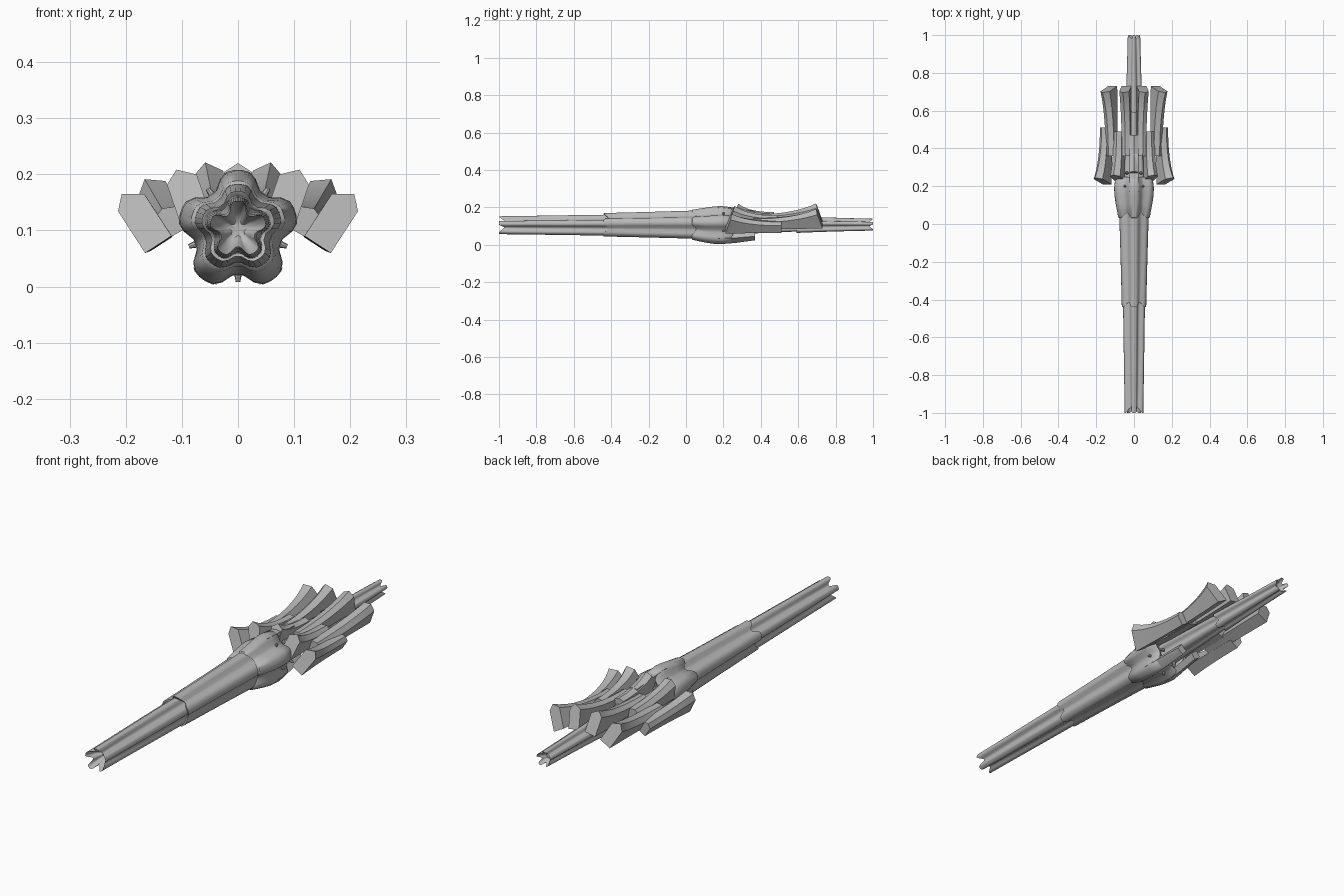
import bpy, bmesh, math
from mathutils import Vector

if "Cube" in bpy.data.objects:
    bpy.data.objects.remove(bpy.data.objects["Cube"])

gray = bpy.data.materials.new("stone_gray")
gray.diffuse_color = (0.48, 0.48, 0.48, 1)
gray.use_nodes = True
gray.node_tree.nodes["Principled BSDF"].inputs["Base Color"].default_value = gray.diffuse_color


def finish(name, bm, angle=35):
    bmesh.ops.recalc_face_normals(bm, faces=bm.faces[:])
    me = bpy.data.meshes.new(name)
    bm.to_mesh(me)
    bm.free()
    ob = bpy.data.objects.new(name, me)
    bpy.context.collection.objects.link(ob)
    me.materials.append(gray)
    bpy.ops.object.select_all(action='DESELECT')
    ob.select_set(True)
    bpy.context.view_layer.objects.active = ob
    bpy.ops.object.shade_smooth_by_angle(angle=math.radians(angle))
    return ob


def loft(name, rings, angle=45):
    bm = bmesh.new()
    loops = [[bm.verts.new(p) for p in ring] for ring in rings]
    n = len(loops[0])
    for a, b in zip(loops, loops[1:]):
        for i in range(n):
            bm.faces.new((a[i], a[(i + 1) % n], b[(i + 1) % n], b[i]))
    for ring in (loops[0], loops[-1]):
        c = Vector()
        for v in ring:
            c += v.co / n
        cv = bm.verts.new(c)
        for i in range(n):
            bm.faces.new((cv, ring[i], ring[(i + 1) % n]))
    return finish(name, bm, angle)


def star(y, tip, valley, zc=0.1, notch=0.0, rounds=2, spread=15):
    """Five-lobed ring, one lobe up; valleys shifted along y by notch."""
    pts = []
    for k in range(5):
        for da, r, dy in ((-36, valley, notch), (-spread, tip, 0),
                          (0, tip * 1.03, 0), (spread, tip, 0)):
            a = math.radians(72 * k + da)
            pts.append(Vector((r * math.sin(a), y + dy, zc + r * math.cos(a))))
    # Corner cutting rounds the lobes
    for _ in range(rounds):
        cut = []
        for i, p in enumerate(pts):
            q = pts[(i + 1) % len(pts)]
            cut += [p.lerp(q, 0.25), p.lerp(q, 0.75)]
        pts = cut
    return pts


# Fluted front barrel with a dished mouth
loft("front_barrel", [
    star(-0.93, 0.016, 0.01, 0.102),
    star(-0.95, 0.034, 0.018, 0.102, 0.01),
    star(-0.985, 0.045, 0.022, 0.102, 0.025),
    star(-1.0, 0.050, 0.026, 0.102, 0.035),
    star(-0.85, 0.052, 0.031, 0.102),
    star(-0.6, 0.056, 0.036, 0.102),
    star(-0.38, 0.059, 0.04, 0.102)], 50)

# Middle barrel sleeve, flared slightly toward the collar
loft("middle_barrel", [
    star(-0.39, 0.045, 0.035, 0.104, 0, 1),
    star(-0.435, 0.056, 0.042, 0.104, 0.03, 1),
    star(-0.44, 0.065, 0.047, 0.104, 0.03, 1),
    star(-0.2, 0.071, 0.052, 0.104, 0, 1),
    star(0.0, 0.077, 0.057, 0.104, 0, 1),
    star(0.1, 0.079, 0.059, 0.104, 0, 1)], 50)

# Swollen collar with broad lobes
loft("collar", [
    star(0.08, 0.06, 0.05, 0.1, 0, 1),
    star(0.03, 0.075, 0.057, 0.103, 0.03, 1),
    star(0.035, 0.084, 0.063, 0.103, 0.03, 1),
    star(0.11, 0.098, 0.068, 0.1, 0, 1),
    star(0.15, 0.104, 0.073, 0.1, 0, 1),
    star(0.19, 0.106, 0.074, 0.1, 0, 1),
    star(0.24, 0.1, 0.071, 0.1, 0, 1),
    star(0.25, 0.085, 0.063, 0.1, 0, 1),
    star(0.23, 0.05, 0.04, 0.1, 0, 1)], 50)

# Tapering tails on the collar lobes
for k in (0, 2, 3):
    rings = []
    a = math.radians(72 * k)
    d = Vector((math.sin(a), 0, math.cos(a)))
    t = Vector((math.cos(a), 0, -math.sin(a)))
    for y, r, w in ((0.17, 0.101, 0.05), (0.26, 0.095, 0.046), (0.37, 0.08, 0.036)):
        c = Vector((0, y, 0.1))
        rings.append([c + d * rr + t * ww for rr, ww in
                      ((r, -w / 2), (r + 0.003, 0), (r, w / 2),
                       (r - 0.03, w / 2), (r - 0.03, -w / 2))])
    loft("collar_tail", rings)

# Inner core and rear barrel
loft("core", [star(0.2, 0.055, 0.042, 0.105), star(0.4, 0.047, 0.034, 0.105),
              star(0.62, 0.036, 0.025, 0.105)], 50)
loft("rear_barrel", [
    star(0.62, 0.03, 0.022, 0.106),
    star(0.59, 0.047, 0.03, 0.106, 0.02),
    star(0.72, 0.041, 0.027, 0.106),
    star(0.85, 0.037, 0.023, 0.106),
    star(1.0, 0.033, 0.018, 0.106, -0.025),
    star(0.985, 0.027, 0.014, 0.106, -0.02),
    star(0.96, 0.012, 0.009, 0.106)], 50)

# Pairs of small pointed studs in the collar valleys
for k in range(5):
    a = math.radians(72 * k + 36)
    d = Vector((math.sin(a), 0, math.cos(a)))
    for y, r in ((0.2, 0.079), (0.27, 0.074)):
        bm = bmesh.new()
        bmesh.ops.create_cone(bm, segments=8, radius1=0.009, radius2=0.004,
                              depth=0.026, cap_ends=True)
        rot = d.to_track_quat('Z', 'Y')
        for v in bm.verts:
            v.co = rot @ v.co + d * r + Vector((0, y, 0.1))
        finish("collar_stud", bm)


def blade(name, tilt, y_big, y_small, base_big, base_small, w, w_small, h, h_small,
          side, peak=0.06):
    """Curved pentagonal blade, flared at y_big and low at y_small."""
    a = math.radians(tilt) * side
    up = Vector((math.sin(a), 0, math.cos(a)))
    right = Vector((math.cos(a), 0, -math.sin(a)))
    lean = 0.035 if y_small > y_big else -0.035
    rings = []
    for i in range(11):
        t = i / 10
        f = (1 - t) ** 2.2
        x = base_small[0] + (base_big[0] - base_small[0]) * f
        z = base_small[1] + (base_big[1] - base_small[1]) * f
        hh = h_small + (h - h_small) * f
        ww = w_small + (w - w_small) * f
        c = Vector((x * side, y_big + (y_small - y_big) * t, z))
        ring = []
        for px, pz in ((-.5, 0), (.5, 0), (.5, .8), (peak * side, 1), (-.5, .8)):
            p = c + right * (px * ww) + up * (pz * hh)
            p.y += lean * pz * (1 - t) ** 3
            ring.append(p)
        rings.append(ring)
    loft(name, rings, 32)


# Front tier of blades, flared toward the front
blade("front_top_blade", 0, 0.245, 0.47, (0, 0.14), (0, 0.13),
      0.05, 0.045, 0.08, 0.045, 1, 0)
for s in (-1, 1):
    blade("front_inner_blade", 19, 0.225, 0.49, (0.074, 0.115), (0.073, 0.108),
          0.056, 0.046, 0.1, 0.052, s)
    blade("front_outer_blade", 33, 0.21, 0.51, (0.142, 0.075), (0.136, 0.076),
          0.056, 0.046, 0.111, 0.058, s, 0.1)
    # Rear tier of blades, flared toward the back
    blade("rear_inner_blade", 9, 0.73, 0.36, (0.04, 0.125), (0.037, 0.122),
          0.052, 0.046, 0.098, 0.042, s)
    blade("rear_outer_blade", 29, 0.73, 0.36, (0.113, 0.102), (0.108, 0.095),
          0.055, 0.05, 0.104, 0.052, s)
